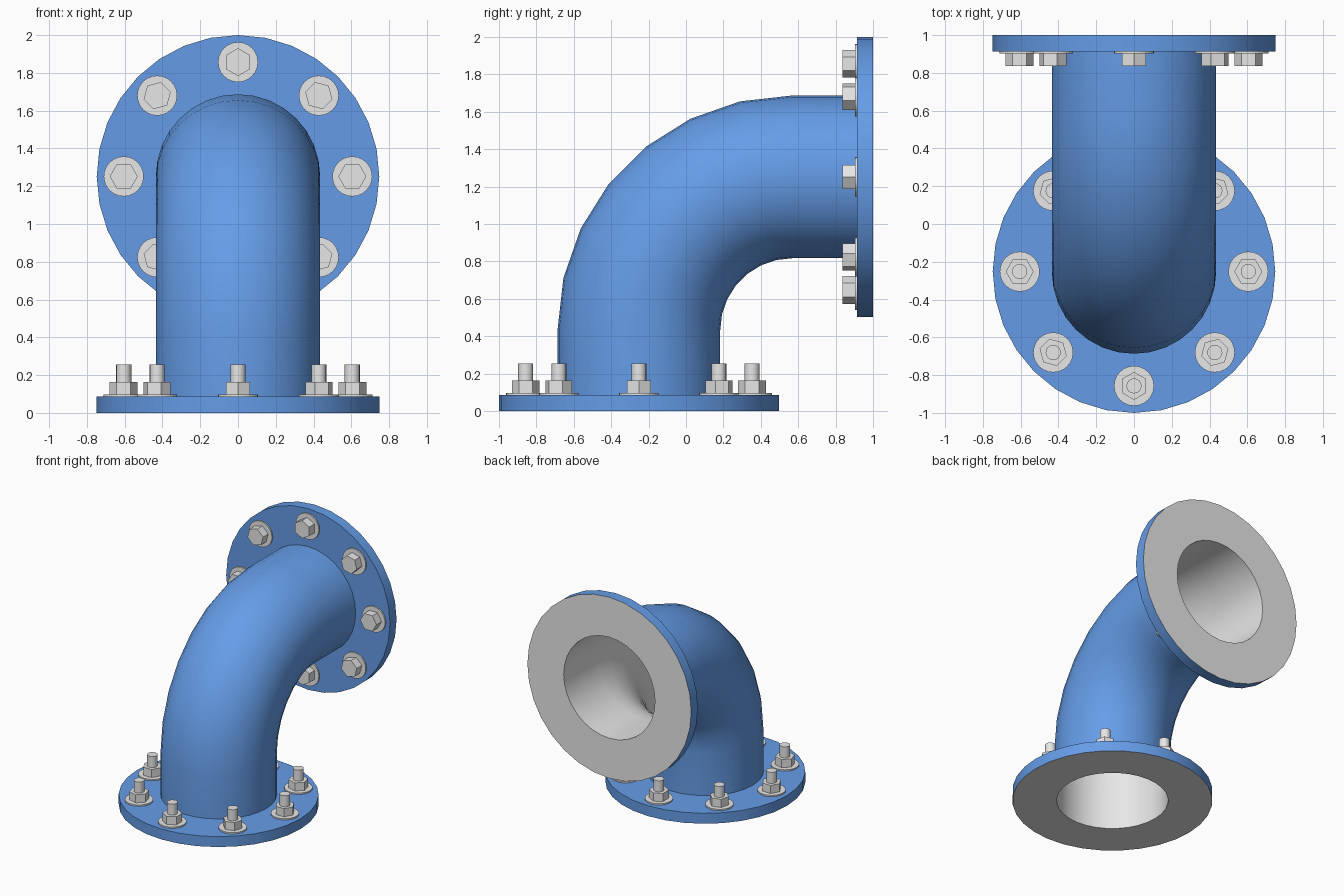
import bpy, bmesh
from math import cos, sin, pi, radians
from mathutils import Matrix, Vector

default = bpy.data.objects.get("Cube")
if default:
    bpy.data.objects.remove(default, do_unlink=True)


def material(name, rgb):
    m = bpy.data.materials.new(name)
    m.use_nodes = True
    m.diffuse_color = (*rgb, 1)
    m.node_tree.nodes["Principled BSDF"].inputs["Base Color"].default_value = (*rgb, 1)
    return m


BLUE = material("blue paint", (0.13, 0.335, 0.8))
GREY = material("light grey metal", (0.8, 0.8, 0.8))

SIDES = 32
FLANGE_R, THICK = 0.748, 0.086
PIPE_R, BORE_R = 0.435, 0.417
AXIS = 2 - FLANGE_R          # height of the upper outlet's centre
BEND = 0.82                  # centre-line bend radius
BASE_Y = FLANGE_R - 1        # y of the lower outlet's centre
BOLT_CIRCLE = 0.605


def finish(name, bm, mats, place=Matrix()):
    mesh = bpy.data.meshes.new(name)
    bm.to_mesh(mesh)
    bm.free()
    for m in mats:
        mesh.materials.append(m)
    obj = bpy.data.objects.new(name, mesh)
    obj.matrix_world = place
    bpy.context.collection.objects.link(obj)
    bpy.ops.object.select_all(action='DESELECT')
    obj.select_set(True)
    bpy.context.view_layer.objects.active = obj
    bpy.ops.object.shade_smooth_by_angle(angle=radians(32))
    return obj


def bridge_rings(bm, rings, flip=False):
    for a, b in zip(rings, rings[1:]):
        for i in range(len(a)):
            j = (i + 1) % len(a)
            quad = (a[i], a[j], b[j], b[i])
            bm.faces.new(quad[::-1] if flip else quad)


def elbow(name, radius, mat, inset, flip=False, steps=7):
    """Tube swept up, around a quarter bend and out to the back."""
    path = [(BASE_Y, inset, 0)]
    for k in range(steps + 1):
        t = k / steps * pi / 2
        path.append((BASE_Y + BEND * (1 - cos(t)), AXIS - BEND * (1 - sin(t)), t))
    path.append((1 - inset, AXIS, pi / 2))
    bm = bmesh.new()
    rings = []
    for y, z, t in path:
        # Ring tilts with the path direction
        frame = Matrix.Translation((0, y, z)) @ Matrix.Rotation(-t, 4, 'X')
        rings.append([bm.verts.new(frame @ Vector((radius * cos(a), radius * sin(a), 0)))
                      for a in (2 * pi * i / SIDES for i in range(SIDES))])
    bridge_rings(bm, rings, flip)
    finish(name, bm, [mat])


def flange(name, place):
    """Ring plate with a painted rim and inner side and a bare mating face."""
    bm = bmesh.new()
    profile = [(BORE_R, 0), (FLANGE_R, 0), (FLANGE_R, THICK), (PIPE_R - 0.005, THICK)]
    rings = [[bm.verts.new((r * cos(2 * pi * i / SIDES), r * sin(2 * pi * i / SIDES), z))
              for i in range(SIDES)] for r, z in profile]
    bridge_rings(bm, rings)
    bm.normal_update()
    for f in bm.faces:
        f.material_index = 1 if f.normal.z < -0.5 else 0
    finish(name, bm, [BLUE, GREY], place)


def cylinder(bm, radius, low, high, sides, turn=0):
    spot = Matrix.Translation((0, 0, (low + high) / 2)) @ Matrix.Rotation(turn, 4, 'Z')
    bmesh.ops.create_cone(bm, cap_ends=True, segments=sides, radius1=radius,
                          radius2=radius, depth=high - low, matrix=spot)


def bolts(name, place, stud):
    """Eight washers with hex nuts, corners pointing along the bolt circle."""
    for k in range(8):
        bm = bmesh.new()
        cylinder(bm, 0.106, THICK - 0.01, THICK + 0.011, 24)
        cylinder(bm, 0.074, THICK + 0.005, THICK + 0.078, 6)
        if stud:
            cylinder(bm, 0.04, THICK, 0.255, 16)
        spot = Matrix.Rotation(k * pi / 4, 4, 'Z') @ Matrix.Translation((0, BOLT_CIRCLE, 0))
        finish(f"{name}_{k + 1}", bm, [GREY], place @ spot)


# Pipe wall and its bare inside
elbow("pipe_wall", PIPE_R, BLUE, THICK - 0.01)
elbow("pipe_bore", BORE_R, GREY, 0, flip=True)

# Flanges and their fasteners; the upper one faces the back
lower = Matrix.Translation((0, BASE_Y, 0))
upper = Matrix.Translation((0, 1, AXIS)) @ Matrix.Rotation(pi / 2, 4, 'X')
flange("lower_flange", lower)
flange("upper_flange", upper)
bolts("lower_stud_and_nut", lower, True)
bolts("upper_bolt_head", upper, False)
